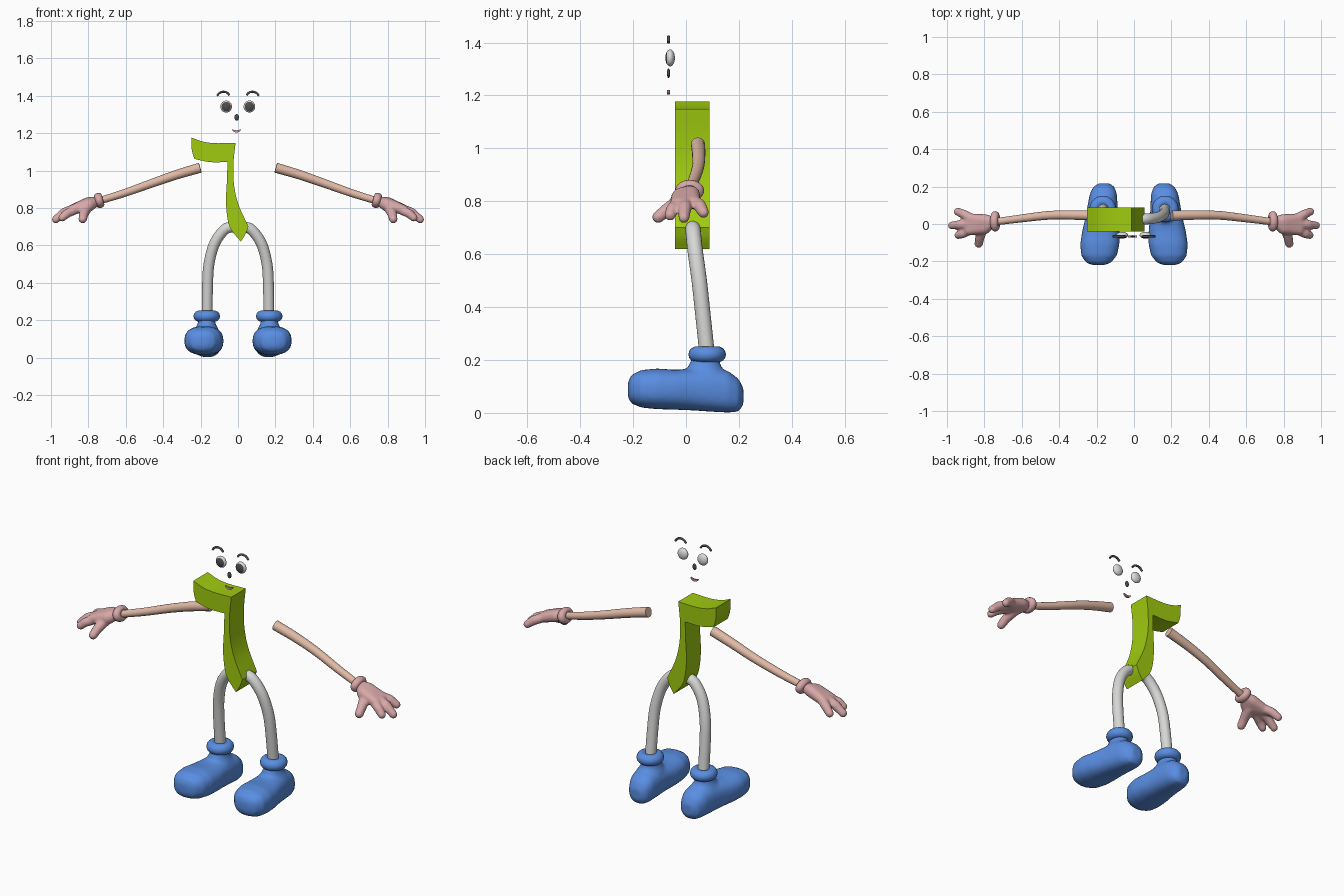
import bpy, bmesh
from math import cos, sin, pi, radians, copysign
from mathutils import Vector, Matrix

if "Cube" in bpy.data.objects:
    bpy.data.objects.remove(bpy.data.objects["Cube"])


def material(name, r, g, b):
    m = bpy.data.materials.new(name)
    m.use_nodes = True
    m.diffuse_color = (r, g, b, 1)
    m.node_tree.nodes["Principled BSDF"].inputs["Base Color"].default_value = (r, g, b, 1)
    return m


GREEN = material("lime green", .35, .60, .005)
BLUE = material("shoe blue", .10, .27, .76)
SKIN = material("arm skin", .75, .49, .38)
PINK = material("hand pink", .68, .39, .39)
GREY = material("leg light grey", .68, .68, .67)
WHITE = material("eye white", .72, .72, .72)
DARK = material("dark grey", .075, .075, .08)
LIP = material("mouth pink", .62, .33, .32)


def finish(name, bm, mat, mirror=False, blend=0):
    """Turn a bmesh into a shaded object; blend is the voxel size for fused shapes."""
    bmesh.ops.recalc_face_normals(bm, faces=bm.faces)
    me = bpy.data.meshes.new(name)
    bm.to_mesh(me)
    bm.free()
    me.materials.append(mat)
    ob = bpy.data.objects.new(name, me)
    bpy.context.collection.objects.link(ob)
    bpy.ops.object.select_all(action='DESELECT')
    ob.select_set(True)
    bpy.context.view_layer.objects.active = ob
    bpy.ops.object.shade_smooth_by_angle(angle=radians(40))
    if blend:
        r = ob.modifiers.new("Fuse", 'REMESH')
        r.mode, r.voxel_size, r.use_smooth_shade = 'VOXEL', blend, True
        s = ob.modifiers.new("Soften", 'SMOOTH')
        s.factor, s.iterations = .5, 8
    if mirror:
        ob.modifiers.new("Mirror", 'MIRROR').use_mirror_merge = False
    return ob


def spline(pts, n=6):
    """Smooth curve through the points."""
    p = [Vector(q) for q in pts]
    p = [2 * p[0] - p[1]] + p + [2 * p[-1] - p[-2]]
    out = []
    for a, b, c, d in zip(p, p[1:], p[2:], p[3:]):
        for i in range(n):
            t = i / n
            out.append(.5 * (2 * b + (c - a) * t + (2 * a - 5 * b + 4 * c - d) * t * t
                             + (3 * b - a - 3 * c + d) * t ** 3))
    return out + [p[-2]]


def loft(bm, rings):
    """Skin a list of equal rings and cap both ends."""
    loops = [[bm.verts.new(v) for v in ring] for ring in rings]
    for a, b in zip(loops, loops[1:]):
        for i in range(len(a)):
            j = (i + 1) % len(a)
            bm.faces.new((a[i], a[j], b[j], b[i]))
    bm.faces.new(loops[0][::-1])
    bm.faces.new(loops[-1])


def tube(bm, pts, r0, r1, sides=20):
    path = spline(pts)
    side, rings = Vector((0, 1, 0)), []
    for i, p in enumerate(path):
        t = (path[min(i + 1, len(path) - 1)] - path[max(i - 1, 0)]).normalized()
        u = (side - t * side.dot(t)).normalized()
        w = t.cross(u)
        r = r0 + (r1 - r0) * i / (len(path) - 1)
        rings.append([p + r * (u * cos(2 * pi * k / sides) + w * sin(2 * pi * k / sides))
                      for k in range(sides)])
    loft(bm, rings)


def ball(bm, centre, size):
    m = Matrix.Translation(centre) @ Matrix.Diagonal((*size, 1))
    return bmesh.ops.create_uvsphere(bm, u_segments=24, v_segments=16, radius=1, matrix=m)["verts"]


def hull(bm, *balls):
    """Convex skin around balls given as (x, y, z, radius)."""
    tmp = bmesh.new()
    for x, y, z, r in balls:
        bmesh.ops.create_icosphere(tmp, subdivisions=3, radius=r,
                                   matrix=Matrix.Translation((x, y, z)))
    res = bmesh.ops.convex_hull(tmp, input=tmp.verts)
    junk = {g for g in res["geom_interior"] + res["geom_unused"] if isinstance(g, bmesh.types.BMVert)}
    bmesh.ops.delete(tmp, geom=list(junk), context='VERTS')
    me = bpy.data.meshes.new("hull")
    tmp.to_mesh(me)
    tmp.free()
    bm.from_mesh(me)
    bpy.data.meshes.remove(me)


def torus(bm, matrix, major, minor, n=32, m=14):
    grid = [[bm.verts.new(matrix @ Vector(((major + minor * cos(2 * pi * j / m)) * cos(2 * pi * i / n),
                                           (major + minor * cos(2 * pi * j / m)) * sin(2 * pi * i / n),
                                           minor * sin(2 * pi * j / m))))
             for j in range(m)] for i in range(n)]
    for i in range(n):
        for j in range(m):
            a, b = grid[i], grid[(i + 1) % n]
            k = (j + 1) % m
            bm.faces.new((a[j], b[j], b[k], a[k]))


# Body: one curved slab, extruded front to back
edges = [
    [(-.25, 1.177), (-.19, 1.155), (-.12, 1.146), (-.013, 1.148)],
    [(-.013, 1.148), (-.024, 1.04), (-.022, .93), (.002, .82), (.056, .70)],
    [(.056, .70), (.04, .66), (.015, .62)],
    [(.015, .62), (-.045, .70), (-.064, .82), (-.06, .93), (-.056, 1.045)],
    [(-.056, 1.045), (-.15, 1.045), (-.233, 1.062)],
    [(-.233, 1.062), (-.247, 1.11), (-.25, 1.177)],
]
outline = [p for e in edges for p in spline(e)[:-1]]
bm = bmesh.new()
loft(bm, [[(p.x, y, p.y) for p in outline] for y in (-.041, .088)])
finish("body", bm, GREEN)

# Legs and arms
bm = bmesh.new()
tube(bm, [(.015, .025, .70), (.07, .027, .685), (.125, .035, .61), (.155, .05, .50),
          (.163, .063, .38), (.165, .08, .22)], .029, .029)
finish("legs", bm, GREY, mirror=True)
bm = bmesh.new()
tube(bm, [(.202, .045, 1.015), (.33, .048, .977), (.46, .046, .932), (.6, .03, .882),
          (.74, .012, .838)], .027, .019)
finish("arms", bm, SKIN, mirror=True)

# Wrist cuffs, tilted along the arm
bm = bmesh.new()
torus(bm, Matrix.Translation((.742, .014, .84)) @ Matrix.Rotation(radians(106), 4, 'Y')
      @ Matrix.Diagonal((.8, 1.05, 1, 1)), .031, .021)
finish("wrist_cuffs", bm, PINK, mirror=True)

# Hands: palm, three fingers and a thumb fused together
bm = bmesh.new()
hull(bm, (.755, .014, .835, .026), (.80, .02, .825, .033), (.80, -.02, .815, .036),
     (.885, .032, .795, .024), (.885, -.035, .79, .025))
for base, knuckle, tip in [
    ((.87, .03, .80, .025), (.91, .052, .783, .025), (.943, .066, .757, .021)),
    ((.87, 0, .80, .025), (.93, -.004, .775, .025), (.975, -.008, .738, .021)),
    ((.87, -.03, .79, .025), (.915, -.052, .77, .024), (.94, -.06, .747, .021)),
    ((.81, -.02, .80, .03), (.825, -.075, .765, .025), (.83, -.105, .74, .023)),
]:
    hull(bm, base, knuckle)
    hull(bm, knuckle, tip)
finish("hands", bm, PINK, mirror=True, blend=.006)


# Shoes: rounded sections from toe to heel, with a neck rising to the ankle
def oval(n=32, power=2.5):
    for k in range(n):
        c, s = cos(2 * pi * k / n), sin(2 * pi * k / n)
        yield copysign(abs(c) ** (2 / power), c), copysign(abs(s) ** (2 / power), s)


bm = bmesh.new()
sections = [(-.22, .03, .06, .115), (-.207, .066, .036, .143), (-.17, .095, .02, .162),
            (-.11, .105, .014, .168), (-.04, .1, .012, .163), (.03, .088, .009, .167),
            (.10, .08, .004, .17), (.16, .073, .001, .158), (.198, .057, .004, .13),
            (.217, .03, .03, .095)]
loft(bm, [[(.175 - .07 * y + hw * c, y, (z0 + z1) / 2 + (z1 - z0) / 2 * s) for c, s in oval()]
          for y, hw, z0, z1 in sections])
neck = [(.09, .075, .1, .075), (.15, .066, .085, .072), (.175, .05, .062, .07), (.215, .042, .05, .075)]
loft(bm, [[(.168 + rx * c, cy + ry * s, z) for c, s in oval(power=2)] for z, rx, ry, cy in neck])
finish("shoes", bm, BLUE, mirror=True, blend=.009)
bm = bmesh.new()
torus(bm, Matrix.Translation((.167, .08, .221)), .041, .03)
finish("ankle_cuffs", bm, BLUE, mirror=True)

# Eyes: flattened balls whose front cap is the pupil
for side, x in (("right", -.063), ("left", .061)):
    bm = bmesh.new()
    bmesh.ops.create_uvsphere(bm, u_segments=32, v_segments=24, radius=1)
    bmesh.ops.rotate(bm, verts=bm.verts, matrix=Matrix.Rotation(pi / 2, 3, 'X'))
    for f in bm.faces:
        f.material_index = int(f.calc_center_median().y < -.58)
    bmesh.ops.transform(bm, verts=bm.verts, matrix=Matrix.Translation((x, -.06, 1.342))
                        @ Matrix.Diagonal((.031, .018, .032, 1)))
    finish(side + "_eye", bm, WHITE).data.materials.append(DARK)

# Eyebrows
bm = bmesh.new()
brow = [(.045, -.066, 1.403), (.06, -.066, 1.417), (.08, -.066, 1.421), (.098, -.066, 1.415),
        (.112, -.066, 1.4)]
tube(bm, brow, .006, .006, 10)
finish("eyebrows", bm, DARK, mirror=True)

# Nose
bm = bmesh.new()
ball(bm, (-.007, -.066, 1.284), (.012, .006, .018))
finish("nose", bm, DARK)

# Mouth: a half-moon smile
bm = bmesh.new()
smile = [(.023 * cos(a), -.018 * sin(a)) for a in (pi * i / 12 for i in range(13))]
smile += [(x * .023, -.006 * (1 - x * x)) for x in (-.7, -.35, 0, .35, .7)]
loft(bm, [[(-.008 + x, y, 1.221 + z) for x, z in smile] for y in (-.071, -.061)])
finish("mouth", bm, LIP)
